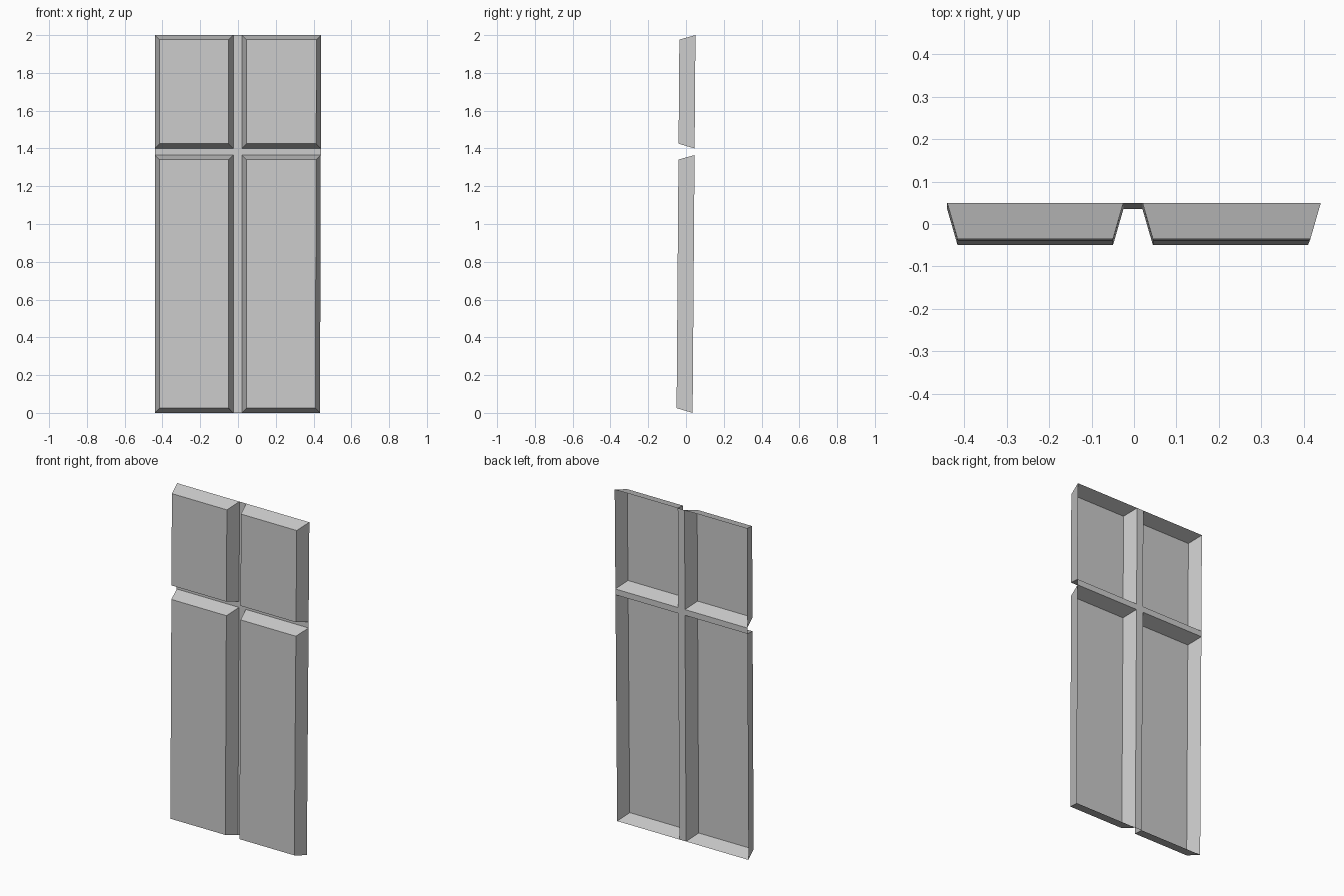
import bpy, bmesh

if "Cube" in bpy.data.objects:
    bpy.data.objects.remove(bpy.data.objects["Cube"])

# Grid lines of the back sheet: panel, narrow strip, panel
XS = [-0.44, -0.025, 0.02, 0.44]
ZS = [0.0, 1.365, 1.40, 2.0]


def back_point(x, z):
    # sheet leans back slightly and its right edge narrows towards the bottom
    if x > 0.4:
        x -= 0.003 * (2.0 - z)
    return (x, 0.035 + 0.0075 * z, z)


bm = bmesh.new()
grid = [[bm.verts.new(back_point(x, z)) for x in XS] for z in ZS]
panels = []
for r in range(3):
    for c in range(3):
        face = bm.faces.new((grid[r][c], grid[r][c + 1],
                             grid[r + 1][c + 1], grid[r + 1][c]))
        if r != 1 and c != 1:
            panels.append(face)
bm.normal_update()

# Raise the four panels forward with sloped sides, hollow behind
bmesh.ops.inset_individual(bm, faces=panels, thickness=0.0245, depth=0.085,
                           use_even_offset=True)

mesh = bpy.data.meshes.new("window_panel")
bm.to_mesh(mesh)
bm.free()
obj = bpy.data.objects.new("window_panel", mesh)
bpy.context.collection.objects.link(obj)
